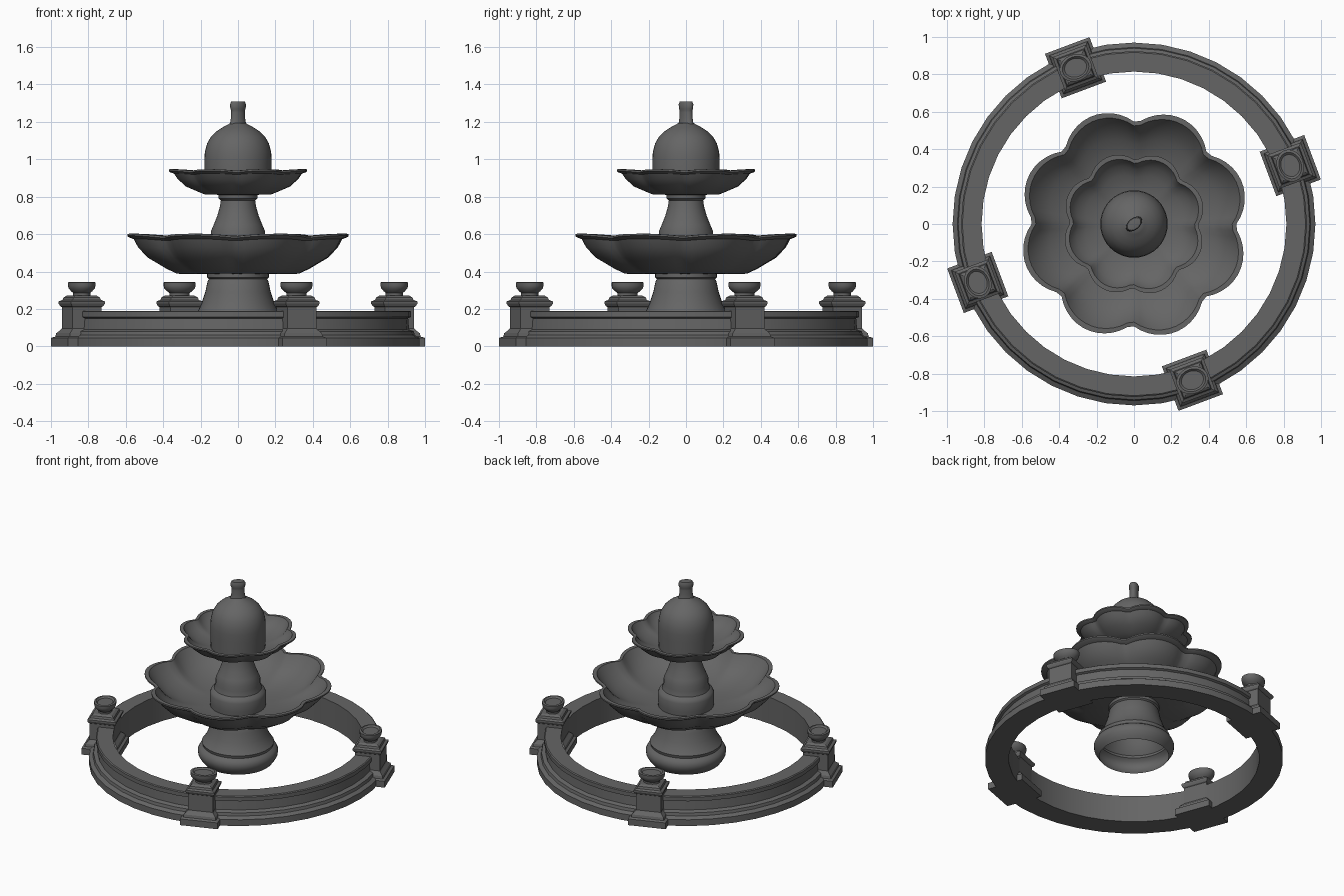
import bpy, bmesh, math
from mathutils import Matrix

if "Cube" in bpy.data.objects:
    bpy.data.objects.remove(bpy.data.objects["Cube"])

# dark stone
stone = bpy.data.materials.new("dark_stone")
stone.diffuse_color = (.13, .13, .13, 1)
stone.use_nodes = True
stone.node_tree.nodes["Principled BSDF"].inputs["Base Color"].default_value = stone.diffuse_color


def finish(name, bm, smooth=True, matrix=None):
    bmesh.ops.recalc_face_normals(bm, faces=bm.faces)
    me = bpy.data.meshes.new(name)
    bm.to_mesh(me)
    bm.free()
    me.materials.append(stone)
    ob = bpy.data.objects.new(name, me)
    bpy.context.collection.objects.link(ob)
    if matrix:
        ob.matrix_world = matrix
    if smooth:
        bpy.ops.object.select_all(action='DESELECT')
        ob.select_set(True)
        bpy.context.view_layer.objects.active = ob
        bpy.ops.object.shade_smooth_by_angle(angle=math.radians(35))
    return ob


def revolve(name, profile, n=40, shape=None, closed=False, start=0.0, smooth=True,
            matrix=None, bottom=True):
    """Sweep (radius, z) points round z; shape may bend each point by angle."""
    bm = bmesh.new()
    rings = []
    for p in profile:
        ring = []
        for i in range(n):
            a = start + 2 * math.pi * i / n
            r, z = shape(p, a) if shape else p
            ring.append(bm.verts.new((r * math.cos(a), r * math.sin(a), z)))
        rings.append(ring)
    pairs = list(zip(rings, rings[1:]))
    if closed:
        pairs.append((rings[-1], rings[0]))
    else:
        if bottom:
            bm.faces.new(rings[0])
        bm.faces.new(rings[-1])
    for a, b in pairs:
        for i in range(n):
            j = (i + 1) % n
            bm.faces.new((a[i], a[j], b[j], b[i]))
    return finish(name, bm, smooth, matrix)


# pool wall ring
revolve("pool_wall", [(.815, 0), (.97, 0), (.97, .045), (.945, .06), (.94, .08), (.915, .09),
                      (.91, .15), (.925, .157), (.925, .185), (.918, .19), (.815, .19)],
        closed=True)

# four pedestals: square stepped post with an oval cup on top
post = [(.127, 0), (.127, .045), (.11, .052), (.106, .07), (.088, .088), (.083, .095),
        (.083, .21), (.09, .215), (.096, .228), (.096, .24), (.08, .248), (.075, .262), (.06, .272)]
cup = [(.05, .268), (.05, .285), (.062, .295), (.076, .31), (.08, .325), (.08, .342),
       (.066, .345), (.055, .335)]
for k in range(4):
    ang = math.radians(20.5 + 90 * k)
    m = Matrix.Rotation(ang, 4, 'Z') @ Matrix.Translation((.892, 0, 0))
    revolve(f"pedestal_{k + 1}", [(r * math.sqrt(2), z) for r, z in post], n=4,
            start=math.pi / 4, smooth=False, matrix=m)
    revolve(f"pedestal_cup_{k + 1}", cup, n=20,
            matrix=m @ Matrix.Diagonal((.9, 1.1, 1, 1)))

# main column under the lower bowl, hollow from below
revolve("lower_column", [(.225, .022), (.24, .04), (.258, .07), (.262, .1), (.25, .125), (.23, .14),
                         (.235, .16), (.215, .187), (.195, .23), (.175, .29), (.162, .35),
                         (.155, .36), (.165, .368), (.165, .40)], bottom=False)


def scallop(notch, peak, dip):
    """Eight petal lobes that grow stronger towards the rim."""
    def shape(p, a):
        lobe = abs(math.sin(4 * (a + math.radians(1.5)))) ** .8
        t = min(1, p[0])
        low = 1 - (1 - notch / peak) * t ** .7
        return (peak * p[0] * (low + (1 - low) * lobe), p[1] - dip * (1 - lobe) * t ** 3)
    return shape


# lower bowl: radius given as a fraction of the petal tip
revolve("lower_bowl", [(.25, .388), (.55, .39), (.64, .415), (.81, .475), (.90, .53), (.94, .575),
                       (.985, .585), (1.0, .592), (1.0, .602), (.955, .602), (.93, .58),
                       (.86, .53), (.76, .485), (.6, .445), (.4, .425), (.25, .42)],
        n=96, shape=scallop(.533, .619, .015))

# stem between the bowls, with a round drum at its foot
revolve("upper_column", [(.18, .41), (.183, .45), (.183, .51), (.175, .53), (.155, .545), (.145, .58),
                         (.145, .615), (.13, .65), (.11, .70), (.096, .75), (.092, .78),
                         (.104, .79), (.107, .83)])

# upper bowl
revolve("upper_bowl", [(.25, .81), (.48, .813), (.58, .828), (.75, .855), (.87, .895), (.925, .925),
                       (.98, .932), (1.0, .938), (1.0, .947), (.935, .947), (.91, .93),
                       (.83, .895), (.7, .868), (.5, .845), (.25, .84)],
        n=96, shape=scallop(.337, .385, .01))

# dome on top
revolve("dome", [(.178, .835), (.18, .95), (.18, 1.0), (.177, 1.04), (.165, 1.085), (.145, 1.12),
                 (.115, 1.15), (.08, 1.172), (.055, 1.185), (.04, 1.195)])

# slightly oval spout
revolve("spout", [(.048, 1.175), (.042, 1.195), (.038, 1.22), (.037, 1.25), (.037, 1.262),
                  (.041, 1.27), (.042, 1.295), (.036, 1.308), (.02, 1.31)], n=24,
        matrix=Matrix.Rotation(math.radians(40), 4, 'Z') @ Matrix.Diagonal((1.15, .75, 1, 1)))
